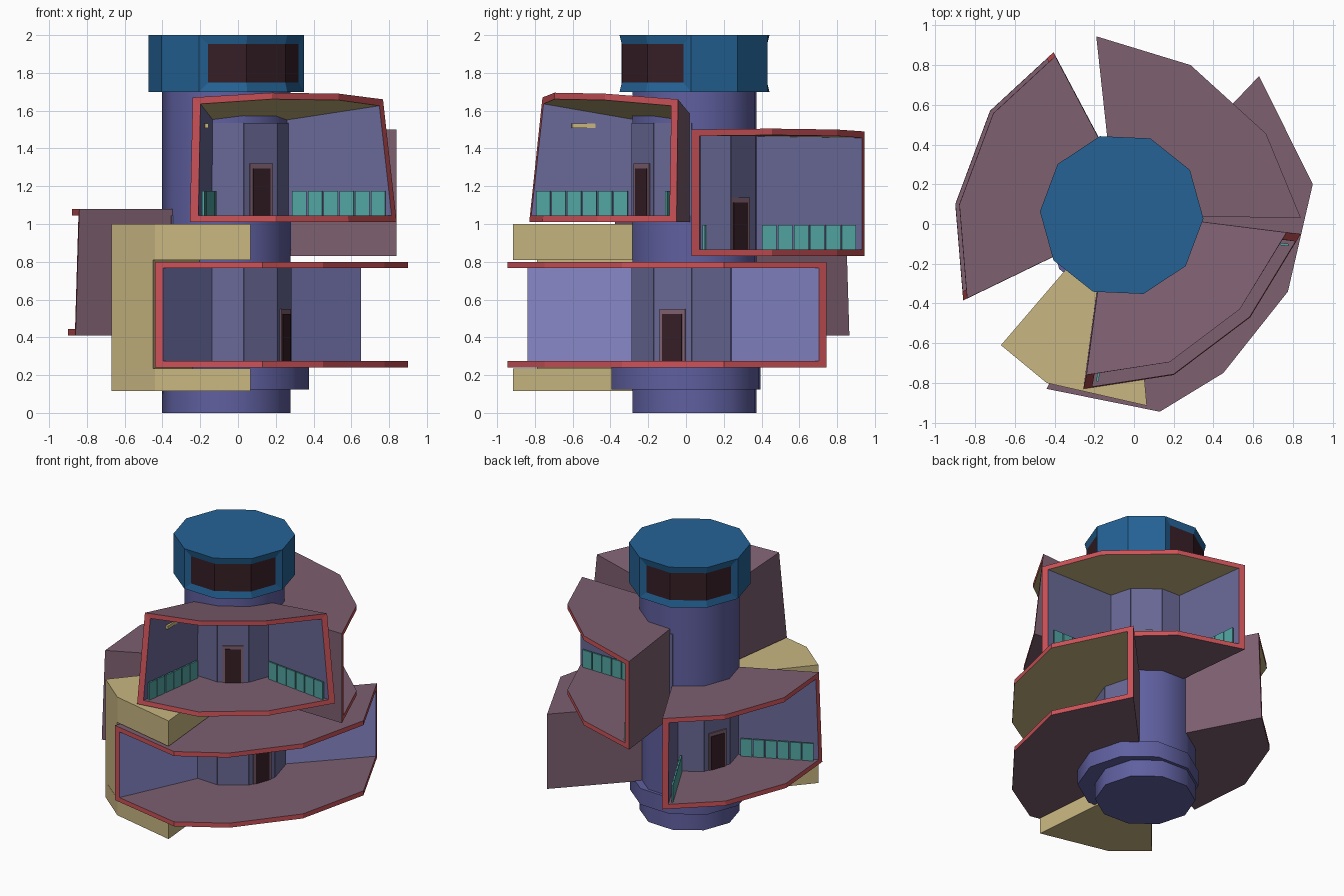
import bpy, bmesh, math
from mathutils import Vector, Matrix

if "Cube" in bpy.data.objects:
    bpy.data.objects.remove(bpy.data.objects["Cube"])

CX, CY, A0 = -0.062, 0.045, -2.5          # core axis and first corner angle


def mat(name, rgb):
    m = bpy.data.materials.new(name)
    m.diffuse_color = (*rgb, 1)
    m.use_nodes = True
    m.node_tree.nodes["Principled BSDF"].inputs["Base Color"].default_value = m.diffuse_color
    return m


MAUVE = mat("mauve_shell", (0.205, 0.115, 0.16))
RED = mat("red_rim", (0.60, 0.085, 0.098))
WALL = mat("grey_blue_wall", (0.14, 0.138, 0.305))
PALE = mat("pale_blue_wall", (0.25, 0.25, 0.60))
BEIGE = mat("beige", (0.58, 0.47, 0.22))
CORE = mat("core_blue", (0.115, 0.115, 0.35))
CAP = mat("cap_blue", (0.018, 0.122, 0.30))
TEAL = mat("teal", (0.084, 0.376, 0.36))
DARK = mat("dark_maroon", (0.036, 0.013, 0.019))


def finish(name, bm, mats):
    bmesh.ops.recalc_face_normals(bm, faces=bm.faces)
    me = bpy.data.meshes.new(name)
    bm.to_mesh(me)
    bm.free()
    for m in mats:
        me.materials.append(m)
    ob = bpy.data.objects.new(name, me)
    bpy.context.collection.objects.link(ob)
    return ob


def prism_bm(pts, z0, z1):
    bm = bmesh.new()
    lo = [bm.verts.new((x, y, z0)) for x, y in pts]
    hi = [bm.verts.new((x, y, z1)) for x, y in pts]
    bm.faces.new(lo)
    bm.faces.new(hi)
    n = len(pts)
    sides = [bm.faces.new((lo[i], lo[(i + 1) % n], hi[(i + 1) % n], hi[i])) for i in range(n)]
    bmesh.ops.recalc_face_normals(bm, faces=bm.faces)
    return bm, sides


def decagon(r, cx=CX, cy=CY):
    return [(cx + r * math.cos(math.radians(A0 + 36 * k)),
             cy + r * math.sin(math.radians(A0 + 36 * k))) for k in range(10)]


def prism(name, pts, z0, z1, m):
    return finish(name, prism_bm(pts, z0, z1)[0], [m])


def box(name, loc, dims, rot, m):
    bm = bmesh.new()
    bmesh.ops.create_cube(bm, size=1, matrix=Matrix.Translation(loc)
                          @ Matrix.Rotation(rot, 4, 'Z') @ Matrix.Diagonal((*dims, 1)))
    return finish(name, bm, [m])


def core_plate(name, deg, r, z0, z1, width, thick, m):
    a = math.radians(deg)
    box(name, (CX + r * math.cos(a), CY + r * math.sin(a), (z0 + z1) / 2),
        (thick, width, z1 - z0), a, m)


# central tower and its wider footing
for name, pts, z0, z1 in (("core_tower", decagon(0.34), 0, 1.72),
                          ("core_footing", decagon(0.41, -0.035, 0.0), 0.125, 0.245)):
    ob = prism(name, pts, z0, z1, CORE)
    bpy.ops.object.select_all(action='DESELECT')
    ob.select_set(True)
    bpy.context.view_layer.objects.active = ob
    bpy.ops.object.shade_smooth_by_angle(angle=math.radians(40))

# lookout cap with two recessed three-sided windows
bm, sides = prism_bm(decagon(0.412), 1.7, 2.0)
for group in ((7, 8, 9), (2, 3, 4)):
    faces = [sides[k] for k in group]
    bmesh.ops.inset_region(bm, faces=faces, thickness=0.048, depth=-0.012, use_even_offset=True)
    for f in faces:
        f.material_index = 1
finish("lookout_cap", bm, [CAP, DARK])


def room(name, core_a, outs, core_b, z0, ztops, zcore, taper, wall, span, door, panels):
    """Wedge-shaped room, open at the outer side, with a red rim around the opening."""
    t, w = 0.034, 0.045
    pts = [Vector(p) for p in (core_a, *outs, core_b)]
    n = len(pts)
    ctr = Vector((CX, CY))
    da = (pts[2] - pts[1]).normalized() * w
    db = (pts[n - 3] - pts[n - 2]).normalized() * w
    shift = [da, da] + [Vector((0, 0))] * (n - 4) + [db, db]
    inner = [p + s for p, s in zip(pts, shift)]
    tops = [zcore, *ztops, zcore]
    zm = sum(tops) / n

    def at(p, z):                              # taper the plan towards the top
        k = 1 + (taper - 1) * min(1, (z - z0) / (zm - z0))
        q = ctr + (p - ctr) * k
        return (q.x, q.y, z)

    bm = bmesh.new()
    ob_ = [bm.verts.new(at(p, z0)) for p in pts]
    ib = [bm.verts.new(at(p, z0 + t)) for p in inner]
    it = [bm.verts.new(at(p, z - t)) for p, z in zip(inner, tops)]
    ot = [bm.verts.new(at(p, z)) for p, z in zip(pts, tops)]

    def face(vs, mi):
        bm.faces.new(vs).material_index = mi

    face(ob_, 0)
    face(ot, 0)
    face(ib, 0)
    face(it, 3)
    for i in range(n):
        j = (i + 1) % n
        if i in (0, n - 2):                    # side walls
            face((ob_[i], ob_[j], ot[j], ot[i]), 0)
            face((ib[i], ib[j], it[j], it[i]), 2)
        else:                                  # rim above and below the opening
            face((ob_[i], ob_[j], ib[j], ib[i]), 1)
            face((ot[i], ot[j], it[j], it[i]), 1)
    for i in (0, 1, n - 2, n - 1):
        face((ob_[i], ib[i], it[i], ot[i]), 1)
    finish(name, bm, [MAUVE, RED, wall, BEIGE])

    # inner wall on the tower, door and frame
    zf = z0 + t
    for k in range(10):
        a = A0 + 18 + 36 * k
        if span[0] <= a <= span[1] or span[0] <= a - 360 <= span[1]:
            core_plate(name + "_inner_wall", a, 0.326, zf, zcore - t, 0.212, 0.008, WALL)
    core_plate(name + "_door_frame", door, 0.332, zf, zf + 0.275, 0.145, 0.012, MAUVE)
    core_plate(name + "_door", door, 0.336, zf, zf + 0.25, 0.11, 0.012, DARK)

    # row of low panels along both side walls
    if panels:
        for p, q, s in ((inner[0], inner[1], 1), (inner[-1], inner[-2], -1)):
            d = (q - p).normalized()
            start = p.copy()
            while (start - ctr).length < 0.35:
                start += d * 0.01
            end = q - d * 0.03
            step = (end - start) / 6
            nrm = Vector((-d.y, d.x)) * s * 0.022
            for i in range(6):
                c = start + step * (i + 0.5) + nrm
                box(name + "_panel", (c.x, c.y, zf + 0.065),
                    (step.length - 0.008, 0.012, 0.13), math.atan2(d.y, d.x), TEAL)


room("lower_room", (-0.17, -0.25),
     [(-0.44, -0.83), (0.13, -0.945), (0.45, -0.75), (0.775, -0.34), (0.9, 0.2), (0.63, 0.745)],
     (0.13, 0.22), 0.24, [0.8] * 6, 0.8, 1.0, PALE, (-112, 45), -20.5, False)
room("back_right_room", (0.2, 0.04),
     [(0.84, 0.03), (0.665, 0.455), (0.285, 0.8), (-0.19, 0.945)],
     (-0.12, 0.3), 0.83, [1.5, 1.505, 1.5, 1.49], 1.5, 1.0, WALL, (0, 97), 46, True)
room("upper_room", (-0.17, -0.2),
     [(-0.255, -0.83), (0.2, -0.76), (0.585, -0.47), (0.84, -0.05)],
     (0.2, 0.03), 1.01, [1.67, 1.695, 1.69, 1.66], 1.57, 0.92, WALL, (-102, -4), -56.5, True)
room("left_room", (-0.1, 0.29),
     [(-0.405, 0.865), (-0.725, 0.57), (-0.9, 0.1), (-0.86, -0.385)],
     (-0.25, -0.09), 0.41, [1.08] * 4, 1.08, 0.975, WALL, (118, 208), 159.5, True)

# beige block that wraps above and below the lower room
wrap = [(-0.67, -0.61), (-0.44, -0.8), (0.065, -0.915), (0.0, -0.2), (-0.25, -0.12)]
prism("wrap_bottom_slab", wrap, 0.115, 0.235, BEIGE)
prism("wrap_top_slab", wrap, 0.81, 1.0, BEIGE)
prism("wrap_side_block", [(-0.67, -0.61), (-0.45, -0.79), (-0.2, -0.25), (-0.25, -0.12)],
      0.235, 0.81, BEIGE)

# small wall lamp in the upper room
box("wall_lamp", (-0.17, -0.525, 1.52), (0.02, 0.16, 0.025), 0.05, BEIGE)
